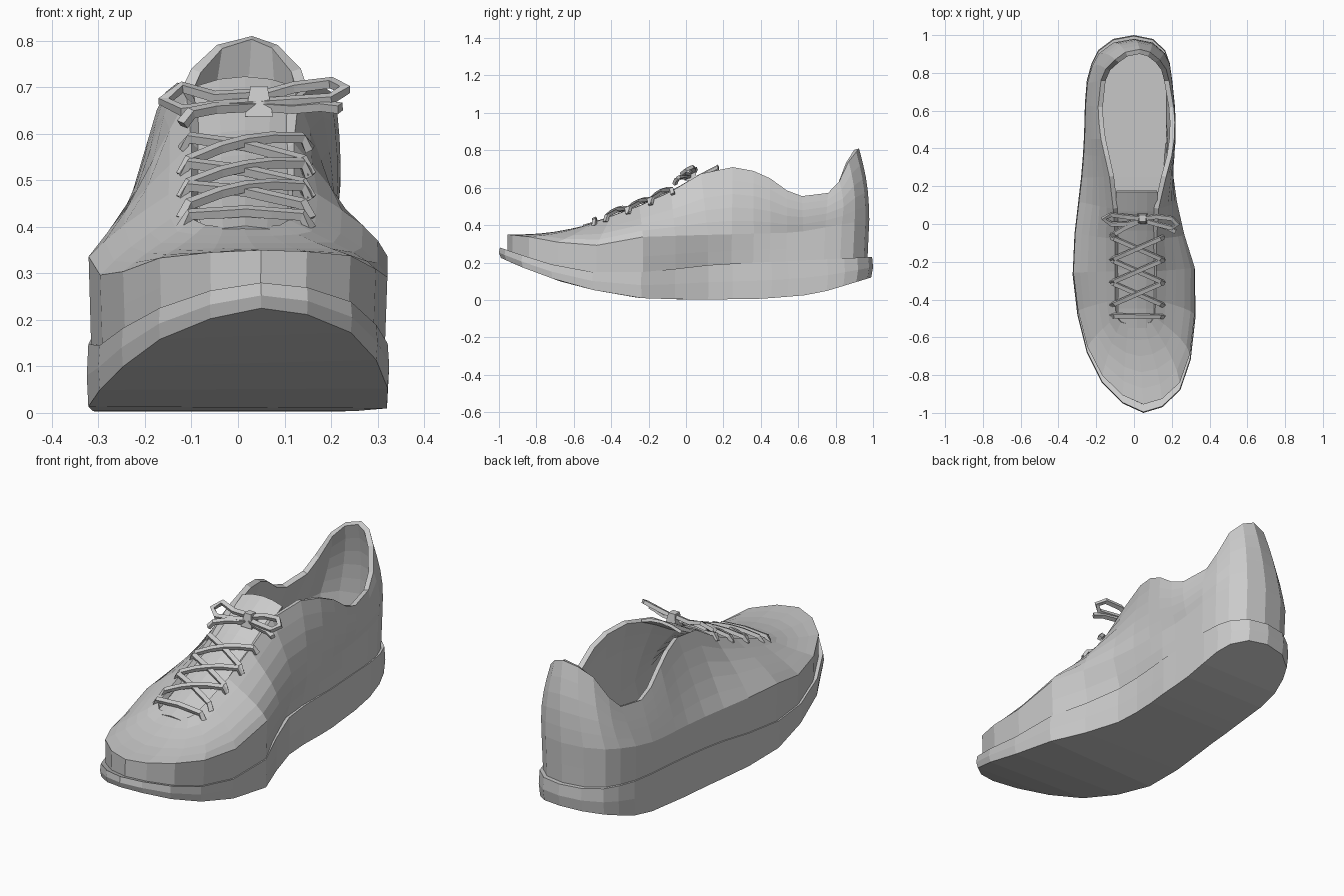
import bpy, bmesh, math
from mathutils import Vector

cube = bpy.data.objects.get("Cube")
if cube:
    bpy.data.objects.remove(cube, do_unlink=True)

grey = bpy.data.materials.new("plain_grey")
grey.use_nodes = True
COLOUR = (0.6, 0.6, 0.6, 1)
grey.diffuse_color = COLOUR
grey.node_tree.nodes["Principled BSDF"].inputs["Base Color"].default_value = COLOUR


def finish(name, bm, thickness=0, fix_normals=True):
    if fix_normals:
        bmesh.ops.recalc_face_normals(bm, faces=bm.faces)
    mesh = bpy.data.meshes.new(name)
    bm.to_mesh(mesh)
    bm.free()
    mesh.materials.append(grey)
    obj = bpy.data.objects.new(name, mesh)
    bpy.context.collection.objects.link(obj)
    if thickness:
        solid = obj.modifiers.new("thickness", 'SOLIDIFY')
        solid.thickness = thickness
        solid.offset = -1


def along(profile, y):
    """Linear lookup of a height on a (y, value) profile."""
    for (y0, v0), (y1, v1) in zip(profile, profile[1:]):
        if y <= y1:
            return v0 + (v1 - v0) * max(0, (y - y0) / (y1 - y0))
    return profile[-1][1]


def loft(bm, rings):
    """Skin closed rings, wound so that the outside faces out."""
    rows = [[bm.verts.new(p) for p in ring] for ring in rings]
    n = len(rows[0])
    for low, high in zip(rows, rows[1:]):
        for i in range(n):
            j = (i + 1) % n
            bm.faces.new((low[i], high[i], high[j], low[j]))
    return rows


def cap(bm, ring):
    """Close a ring with strips running from side to side."""
    n = len(ring)
    for i in range(n // 2):
        quad = [ring[i], ring[i + 1], ring[-i - 1], ring[-i]]
        bm.faces.new(list(dict.fromkeys(quad)))


# Height profiles along the shoe
sole_bottom = [(-1, .225), (-.9, .18), (-.6, .07), (-.25, .01), (0, .002),
               (.4, .005), (.7, .03), (1, .12)]
sole_top = [(-1, .28), (-.75, .195), (-.45, .14), (-.2, .15), (.15, .19),
            (.5, .205), (1, .23)]
shoulder = [(-1, .35), (-.85, .335), (-.7, .305), (-.5, .292), (-.3, .335),
            (0, .345), (.6, .36), (1, .43)]
opening = [(-.53, .4), (-.49, .415), (-.25, .503), (-.08, .58), (.08, .675),
           (.16, .7), (.25, .71), (.36, .69), (.45, .65), (.54, .585), (.62, .555),
           (.76, .572), (.82, .635), (.87, .74), (.925, .81)]

# Plan stations: outline x, outline y, opening x, opening y
toe = [(.05, -1, .01, -.53)]
heel = [(0, 1, .03, .925)]
right_side = [
    (-.06, -.95, -.03, -.53), (-.17, -.84, -.07, -.52), (-.25, -.68, -.095, -.49),
    (-.3, -.48, -.1, -.4), (-.325, -.27, -.1, -.25), (-.315, -.05, -.1, -.08),
    (-.295, .12, -.11, .08), (-.28, .25, -.13, .25), (-.27, .37, -.155, .36),
    (-.265, .46, -.175, .45), (-.262, .55, -.186, .54), (-.26, .64, -.19, .62),
    (-.25, .76, -.175, .76), (-.225, .85, -.15, .82),
    (-.19, .92, -.1, .87), (-.11, .98, -.045, .91)]
left_side = [
    (.15, -.97, .05, -.53), (.245, -.88, .09, -.52), (.3, -.72, .11, -.49),
    (.325, -.5, .115, -.4), (.325, -.24, .12, -.25), (.27, -.06, .12, -.08),
    (.23, .12, .13, .08), (.212, .25, .17, .25), (.207, .37, .2, .36),
    (.205, .46, .213, .45), (.2, .55, .216, .54), (.2, .64, .21, .62),
    (.2, .76, .185, .76), (.19, .85, .17, .82),
    (.165, .92, .135, .87), (.1, .98, .085, .91)]
stations = toe + right_side + heel + left_side[::-1]


def arch(x, y):
    """How far the inner waist is drawn in."""
    return max(0, 1 - abs(y - .12) / .38) if x > 0 else 0


# Sole
bm = bmesh.new()
rows = loft(bm, [
    [(x * .99 - .03 * arch(x, y), y * .99, along(sole_bottom, y)) for x, y, _, _ in stations],
    [(x - .03 * arch(x, y), y, (along(sole_bottom, y) + along(sole_top, y)) / 2)
     for x, y, _, _ in stations],
    [(x * .99 - .03 * arch(x, y), y * .995, along(sole_top, y)) for x, y, _, _ in stations]])
cap(bm, rows[0])
cap(bm, rows[-1])
finish("sole", bm)

# Upper: wall to the shoulder, then in to the throat and collar
foot, wall, edge = [], [], []
for x, y, ox, oy in stations:
    tuck = .955 if y < 0 else .97
    foot.append(Vector((x * .97 - .045 * arch(x, y), y * tuck, along(sole_top, y) - .02)))
    wall.append(Vector((x * .988, y * (tuck + .01 * (y > 0)), along(shoulder, y))))
    edge.append(Vector((ox, oy, along(opening, oy))))
rings = [foot, [f.lerp(w, .5) for f, w in zip(foot, wall)], wall]
for t in (.2, .4, .6, .8):
    swell = math.sin(math.pi * t)
    ring = []
    for w, e in zip(wall, edge):
        p = w.lerp(e, t)
        front = w.y < 0
        if p.x > 0:
            p.x *= 1 + (.12 if front else .06) * swell
        else:
            p.x *= 1 + (.06 if front else 0) * swell
        p.y += .015 * swell * (w.y > .8)
        p.z -= .035 * swell * max(0, -w.y - .5)
        ring.append(p)
    rings.append(ring)
rings.append(edge)
bm = bmesh.new()
loft(bm, rings)
finish("upper", bm, .026, fix_normals=False)

# Tongue, arched across its width
bm = bmesh.new()
rows = []
for k in range(8):
    y = -.55 + .72 * k / 7
    z = along(opening, y) - .02 + (.02 if k == 7 else 0)
    half = .095 + .015 * k / 7
    rows.append([bm.verts.new((.015 + half * s, y, z + .022 * (1 - s * s)))
                 for s in (-1, -.5, 0, .5, 1)])
for a, b in zip(rows, rows[1:]):
    for i in range(4):
        bm.faces.new((a[i], a[i + 1], b[i + 1], b[i]))
finish("tongue", bm, .014)


def lace(name, points, width=.011, height=.009):
    """Sweep a rectangular tape along a path."""
    pts = [Vector(p) for p in points]
    bm = bmesh.new()
    rows = []
    for i, p in enumerate(pts):
        tangent = (pts[min(i + 1, len(pts) - 1)] - pts[max(i - 1, 0)]).normalized()
        side = tangent.cross(Vector((0, -.4, 1))).normalized()
        up = side.cross(tangent)
        rows.append([bm.verts.new(p + side * a * width + up * b * height)
                     for a, b in ((-1, -1), (1, -1), (1, 1), (-1, 1))])
    for a, b in zip(rows, rows[1:]):
        for i in range(4):
            j = (i + 1) % 4
            bm.faces.new((a[i], a[j], b[j], b[i]))
    bm.faces.new(rows[0])
    bm.faces.new(rows[-1])
    finish(name, bm)


def across(name, y_right, y_left, lift):
    """Lace running over the throat from one eyelet to the other."""
    path = []
    for t, dz in ((0, -.02), (.06, .01), (.3, .014 + lift), (.5, .018 + lift),
                  (.7, .014 + lift), (.94, .01), (1, -.02)):
        y = y_right + (y_left - y_right) * t
        path.append((-.12 + .275 * t, y, along(opening, y) + dz))
    lace(name, path)


# Lacing
across("lace_bar", -.485, -.49, 0)
eyelets = [-.43, -.31, -.19, -.07]
for k, (y0, y1) in enumerate(zip(eyelets, eyelets[1:])):
    across(f"lace_over_{k}", y0, y1, .01)
    across(f"lace_under_{k}", y1, y0, 0)

# Bow
bm = bmesh.new()
bmesh.ops.create_cube(bm, size=1)
for v in bm.verts:
    taper = .6 if v.co.z > 0 else 1
    v.co = Vector((.045 + v.co.x * .06 * taper, .03 + v.co.y * .06 * taper, .67 + v.co.z * .065))
finish("bow_knot", bm)
lace("bow_loop_right", [(.04, .03, .685), (-.05, .04, .68), (-.12, .05, .7),
                        (-.16, .03, .67), (-.12, .0, .65), (-.04, .0, .66), (.04, .02, .665)])
lace("bow_loop_left", [(.05, .03, .68), (.12, .04, .7), (.2, .03, .71),
                       (.23, .0, .695), (.2, -.02, .675), (.12, .0, .67), (.05, .02, .665)])
lace("bow_end_right", [(.04, .02, .66), (-.05, -.02, .655), (-.1, -.05, .645), (-.12, -.06, .62)])
lace("bow_end_left", [(.05, .02, .66), (.12, .0, .655), (.18, -.02, .66), (.22, -.04, .655)])
